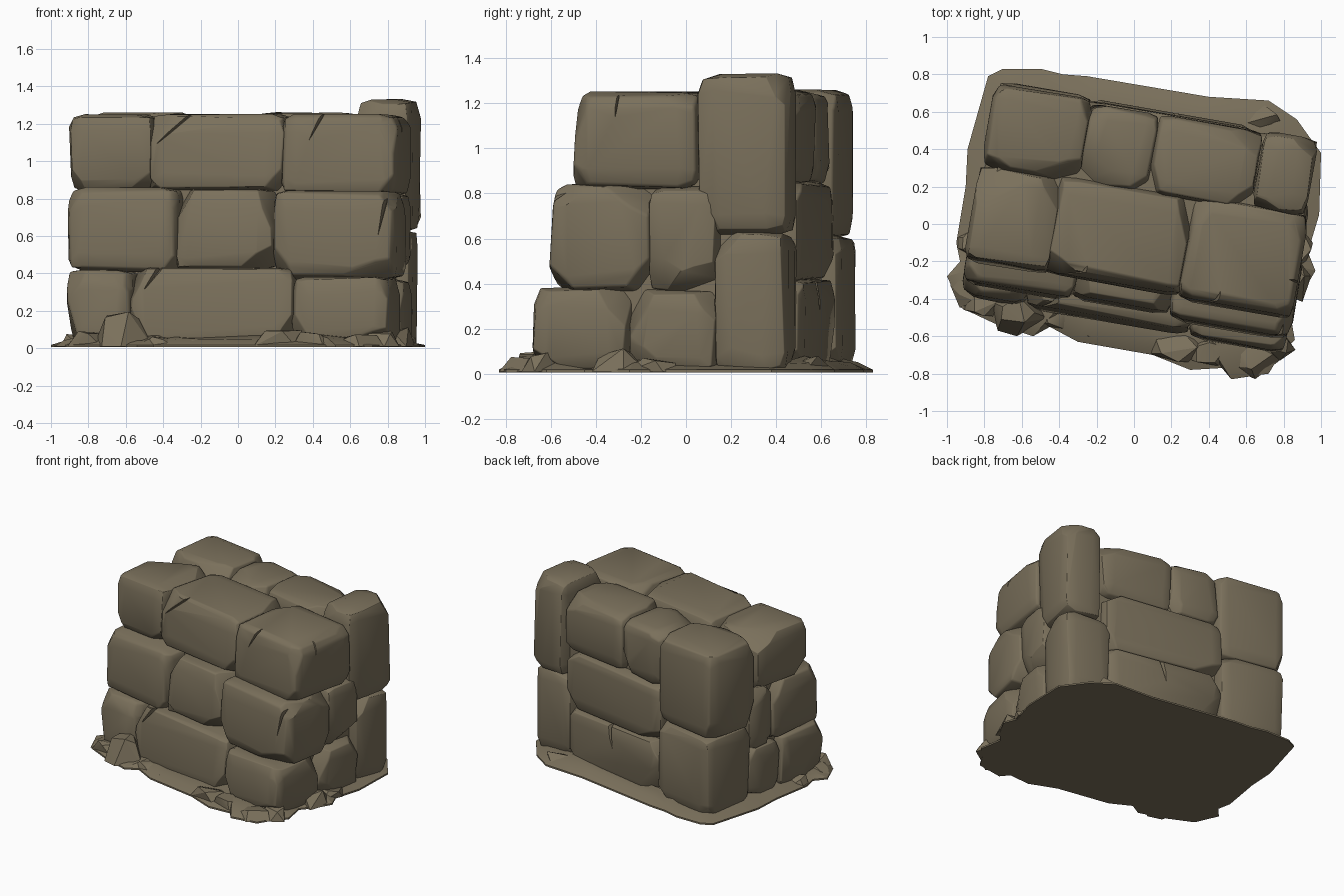
import bpy, bmesh, math, random
from mathutils import Vector, Matrix

if "Cube" in bpy.data.objects:
    bpy.data.objects.remove(bpy.data.objects["Cube"])

random.seed(7)
TURN = Matrix.Rotation(math.radians(-10), 4, 'Z')   # the wall stands slightly turned

stone_mat = bpy.data.materials.new("weathered stone")
stone_mat.diffuse_color = (0.195, 0.162, 0.105, 1)
stone_mat.use_nodes = True
stone_mat.node_tree.nodes["Principled BSDF"].inputs["Base Color"].default_value = stone_mat.diffuse_color


def smooth(ob, angle):
    bpy.ops.object.select_all(action='DESELECT')
    ob.select_set(True)
    bpy.context.view_layer.objects.active = ob
    bpy.ops.object.shade_smooth_by_angle(angle=math.radians(angle))


def finish(name, bm, angle=32, matrix=None):
    bmesh.ops.recalc_face_normals(bm, faces=bm.faces)
    me = bpy.data.meshes.new(name)
    bm.to_mesh(me)
    bm.free()
    me.materials.append(stone_mat)
    ob = bpy.data.objects.new(name, me)
    bpy.context.collection.objects.link(ob)
    if matrix:
        ob.matrix_world = matrix
    smooth(ob, angle)
    return ob


def cut(bm, co, no):
    """Slice off everything beyond a plane and close the wound."""
    r = bmesh.ops.bisect_plane(bm, geom=bm.verts[:] + bm.edges[:] + bm.faces[:],
                               plane_co=co, plane_no=no, clear_outer=True)
    edges = [e for e in r['geom_cut'] if isinstance(e, bmesh.types.BMEdge)]
    if len(edges) > 2:
        bmesh.ops.contextual_create(bm, geom=edges)


def stone(name, u, v, z, lean=0.0, chips=5, rim=0.085):
    """Hewn block: bulging faces, worn rims, chipped corners."""
    bm = bmesh.new()
    bmesh.ops.create_cube(bm, size=2)
    bmesh.ops.subdivide_edges(bm, edges=bm.edges[:], cuts=2, use_grid_fill=True)
    lo, hi = Vector((u[0], v[0], z[0])), Vector((u[1], v[1], z[1]))
    half, mid = (hi - lo) / 2, (lo + hi) / 2
    for p in bm.verts:
        s = [round(c) if abs(c) > 0.9 else 0 for c in p.co]
        outer = sum(map(abs, s))                         # 1 face, 2 edge, 3 corner
        new = Vector()
        for i in range(3):
            if s[i]:
                pull = (0, random.uniform(-.004, .004), random.uniform(.004, .026),
                        random.uniform(.015, .04))[outer]
                new[i] = s[i] * (half[i] - pull)
            else:
                new[i] = math.copysign(half[i] - min(rim, half[i] * .6), p.co[i])
                new[i] += random.uniform(-.025, .025)
        if s[1] < 0:
            new.y += lean * (new.z / half.z + 1) / 2
        p.co = mid + new
    corners = [Vector((a, b, c)) for a in (-1, 1) for b in (-1, 1) for c in (-1, 1)]
    for s in random.sample(corners, chips):
        n = Vector([a * random.uniform(0.25, 1) for a in s]).normalized()
        corner = mid + Vector([a * b for a, b in zip(s, half)])
        cut(bm, corner - n * random.uniform(0.06, 0.11), n)
    bmesh.ops.remove_doubles(bm, verts=bm.verts, dist=0.008)
    bmesh.ops.recalc_face_normals(bm, faces=bm.faces)
    sharp = [e for e in bm.edges if e.is_manifold and e.calc_face_angle(0) > math.radians(38)]
    bmesh.ops.bevel(bm, geom=sharp, offset=0.012, segments=2, profile=0.5,
                    affect='EDGES', clamp_overlap=True)
    return finish(name, bm, 34, TURN)


def crack(ob, tip, mouth, inward, width=0.05, depth=0.06):
    """Thin wedge-shaped split from an edge (mouth) to a point (tip)."""
    tip, mouth, inward = Vector(tip), Vector(mouth), Vector(inward)
    side = (mouth - tip).cross(inward).normalized() * width / 2
    far = mouth + (mouth - tip).normalized() * 0.06
    bm = bmesh.new()
    for p in (tip - inward * 0.01, far + side - inward * 0.05,
              far - side - inward * 0.05, far + inward * depth):
        bm.verts.new(p)
    bmesh.ops.convex_hull(bm, input=bm.verts)
    tool = finish("crack_cutter", bm, matrix=TURN)
    tool.hide_render = True
    m = ob.modifiers.new("crack", 'BOOLEAN')
    m.operation, m.object, m.solver = 'DIFFERENCE', tool, 'EXACT'
    bpy.context.view_layer.objects.active = ob
    bpy.ops.object.modifier_apply(modifier=m.name)
    bpy.data.objects.remove(tool)
    smooth(ob, 34)


# Inner fill behind the joints
bm = bmesh.new()
bmesh.ops.create_cube(bm, size=1, matrix=Matrix.Translation((0.02, 0.13, 0.59))
                      @ Matrix.Diagonal((1.58, 0.8, 1.16, 1)))
finish("wall_core", bm, matrix=TURN)

# Bottom course
stone("bottom_front_left", (-.85, -.49), (-.55, -.08), (.01, .42), .04)
bc = stone("bottom_front_middle", (-.5, .39), (-.55, -.1), (.01, .43), .04)
stone("bottom_front_right", (.38, .91), (-.55, -.1), (.01, .385), .02)
stone("bottom_right_side", (.5, .905), (-.11, .3), (.01, .37))
stone("bottom_left_side", (-.84, -.45), (-.1, .22), (.01, .41))
bb = stone("bottom_back_middle", (-.36, .56), (.2, .62), (.01, .42))

# Middle course
stone("middle_front_left", (-.85, -.25), (-.475, 0), (.41, .86), .03)
stone("middle_front_centre", (-.27, .27), (-.455, 0), (.42, .85), .03)
mr = stone("middle_front_right", (.26, .925), (-.48, 0), (.37, .84), .03)
stone("middle_right_side", (.5, .9), (-.02, .3), (.36, .83))
stone("middle_left_side", (-.84, -.45), (-.02, .22), (.4, .85))
stone("middle_back_wide", (-.36, .57), (.2, .61), (.41, .85))

# Top course
t1 = stone("top_front_left", (-.865, -.41), (-.355, .17), (.84, 1.25), .03)
t2 = stone("top_front_centre", (-.43, .31), (-.35, .19), (.84, 1.25), .03)
t3 = stone("top_front_right", (.29, .915), (-.36, .21), (.82, 1.25), .02)
stone("top_back_left_inner", (-.34, .04), (.17, .6), (.84, 1.25))
stone("top_back_right_inner", (.03, .6), (.18, .6), (.83, 1.26))

# Tall corner stones at the back
stone("back_left_lower", (-.84, -.34), (.19, .63), (.01, .61))
stone("back_left_upper", (-.86, -.33), (.16, .615), (.6, 1.26))
stone("back_right_lower", (.53, .885), (.27, .6), (.01, .63), chips=2)
stone("back_right_upper", (.6, .895), (.2, .615), (.62, 1.33), chips=3)

# Splits in the faces
crack(t2, (-.42, -.33, 1.06), (-.24, -.32, 1.22), (0, 1, 0))
crack(t3, (.44, -.34, 1.1), (.5, -.33, 1.22), (0, 1, 0))
crack(t3, (.915, -.16, 1.12), (.91, -.15, 1.22), (-1, 0, 0))
crack(mr, (.84, -.45, .6), (.88, -.43, .8), (0, 1, 0))
crack(bc, (-.42, -.51, .31), (-.36, -.49, .4), (0, 1, 0), .06)
crack(bb, (.1, .61, .25), (.13, .61, .4), (0, -1, 0), .08)

# Ground apron: ragged rim rising gently to the wall
rim = [(-.78, .79), (-.7, .83), (-.5, .83), (-.38, .8), (-.25, .79), (.4, .68), (.72, .66),
       (.87, .56), (.97, .42), (1, .38), (.99, .05), (.93, -.15), (.97, -.25), (.9, -.37),
       (.83, -.45), (.86, -.62), (.78, -.7), (.72, -.8), (.52, -.83), (.47, -.77), (.3, -.78),
       (.1, -.7), (-.3, -.63), (-.45, -.55), (-.54, -.6), (-.75, -.53), (-.92, -.45),
       (-1, -.28), (-.93, -.2), (-.95, -.1), (-.9, .2), (-.89, .4)]
bm = bmesh.new()
rings = [[bm.verts.new((x * k, y * k, h + (random.uniform(-.01, .02) if h > .03 else 0)))
          for x, y in rim] for k, h in ((1, 0.006), (1, .018), (.92, .04), (.8, .06))]
for a, b in zip(rings, rings[1:]):
    for i in range(len(rim)):
        j = (i + 1) % len(rim)
        bm.faces.new((a[i], a[j], b[j], b[i]))
bm.faces.new(rings[0][::-1])
bm.faces.new(rings[-1])
finish("ground_apron", bm, 25)


# Fallen rubble: centre x, y, then half sizes and height
def rubble(name, x, y, rx, ry, h):
    bm = bmesh.new()
    for i in range(10):
        a = i * math.tau / 5 + random.uniform(-.4, .4)
        k = 1 if i < 5 else random.uniform(.4, .85)
        z = .01 if i < 5 else h * random.uniform(.55, 1)
        bm.verts.new((x + rx * k * math.cos(a), y + ry * k * math.sin(a), z))
    r = bmesh.ops.convex_hull(bm, input=bm.verts)
    bmesh.ops.delete(bm, geom=[g for g in r['geom_interior']
                               if isinstance(g, bmesh.types.BMVert)], context='VERTS')
    finish(name, bm, 25)


for i, r in enumerate([(-.62, -.47, .17, .13, .21), (-.87, -.36, .12, .1, .07),
                       (-.8, -.43, .12, .08, .1), (-.4, -.5, .12, .08, .07),
                       (.22, -.65, .15, .11, .11), (.4, -.68, .12, .09, .09),
                       (.63, -.72, .15, .11, .08), (.77, -.64, .1, .09, .12),
                       (.84, -.3, .11, .14, .13), (.88, -.14, .08, .12, .07),
                       (-.88, -.1, .07, .09, .08), (.66, .56, .14, .1, .08),
                       (-.1, -.57, .2, .09, .05)]):
    rubble(f"rubble_{i + 1}", *r)
